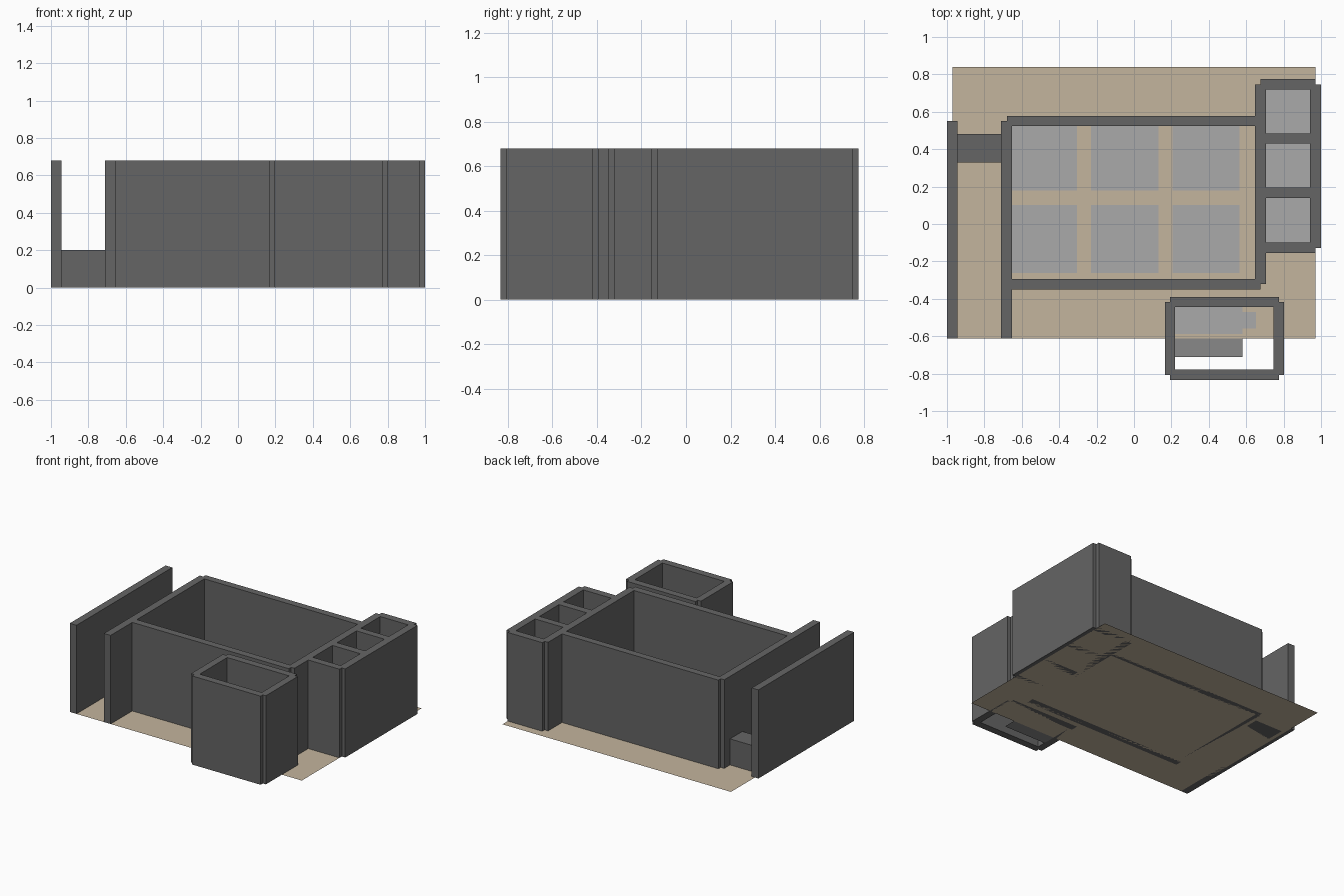
import bpy

if "Cube" in bpy.data.objects:
    bpy.data.objects.remove(bpy.data.objects["Cube"])

H = 0.68  # wall height


def material(name, rgb):
    m = bpy.data.materials.new(name)
    m.diffuse_color = (*rgb, 1)
    m.use_nodes = True
    m.node_tree.nodes["Principled BSDF"].inputs["Base Color"].default_value = m.diffuse_color
    return m


wall_grey = material("wall_grey", (0.13, 0.13, 0.13))
pale_grey = material("pale_grey", (0.4, 0.4, 0.4))
mid_grey = material("mid_grey", (0.25, 0.25, 0.25))
tan = material("tan", (0.55, 0.46, 0.34))


def block(name, x0, x1, y0, y1, h=H):
    bpy.ops.mesh.primitive_cube_add(size=1, location=((x0 + x1) / 2, (y0 + y1) / 2, h / 2))
    o = bpy.context.object
    o.name = name
    o.scale = (x1 - x0, y1 - y0, h)
    o.data.materials.append(wall_grey)
    return o


def sheet(name, x0, x1, y0, y1, mat=pale_grey, z=0.002):
    bpy.ops.mesh.primitive_plane_add(size=1, location=((x0 + x1) / 2, (y0 + y1) / 2, z))
    o = bpy.context.object
    o.name = name
    o.scale = (x1 - x0, y1 - y0, 1)
    o.data.materials.append(mat)
    return o


# Base sheet
sheet("base_floor", -0.97, 0.97, -0.612, 0.84, tan, 0)

# Corridor on the left with a low step between its walls
block("corridor_outer_wall", -1.0, -0.943, -0.612, 0.55)
block("corridor_inner_wall", -0.71, -0.653, -0.612, 0.55)
block("corridor_step", -0.943, -0.71, 0.33, 0.48, 0.2)

# Main hall
block("hall_back_wall", -0.68, 0.677, 0.524, 0.578)
block("hall_front_wall", -0.68, 0.677, -0.35, -0.294)
block("hall_right_wall", 0.648, 0.705, -0.322, 0.747)

# Row of three small rooms on the right
block("rooms_outer_wall", 0.942, 1.0, -0.128, 0.747)
for i, (y0, y1) in enumerate([(0.718, 0.775), (0.43, 0.484), (0.138, 0.195), (-0.155, -0.1)]):
    block(f"rooms_cross_wall_{i + 1}", 0.677, 0.971, y0, y1)
for i, (y0, y1) in enumerate([(0.484, 0.718), (0.195, 0.43), (-0.1, 0.138)]):
    sheet(f"small_room_floor_{i + 1}", 0.705, 0.942, y0, y1)

# Six floor panels in the hall
for i in range(3):
    for j in range(2):
        x, y = -0.665 + 0.435 * i, -0.262 + 0.44 * j
        sheet(f"hall_floor_panel_{i + 1}_{j + 1}", x, x + 0.36, y, y + 0.363)

# Detached front room
for side, x in (("left", 0.165), ("right", 0.746)):
    block(f"front_room_{side}_wall", x, x + 0.055, -0.806, -0.418)
for side, y in (("front", -0.833), ("back", -0.445)):
    block(f"front_room_{side}_wall", 0.193, 0.775, y, y + 0.055)
sheet("front_room_panel", 0.22, 0.58, -0.587, -0.445)
sheet("front_room_small_panel", 0.58, 0.653, -0.56, -0.47)
sheet("front_room_outer_panel", 0.22, 0.58, -0.71, -0.612, mid_grey, 0)
